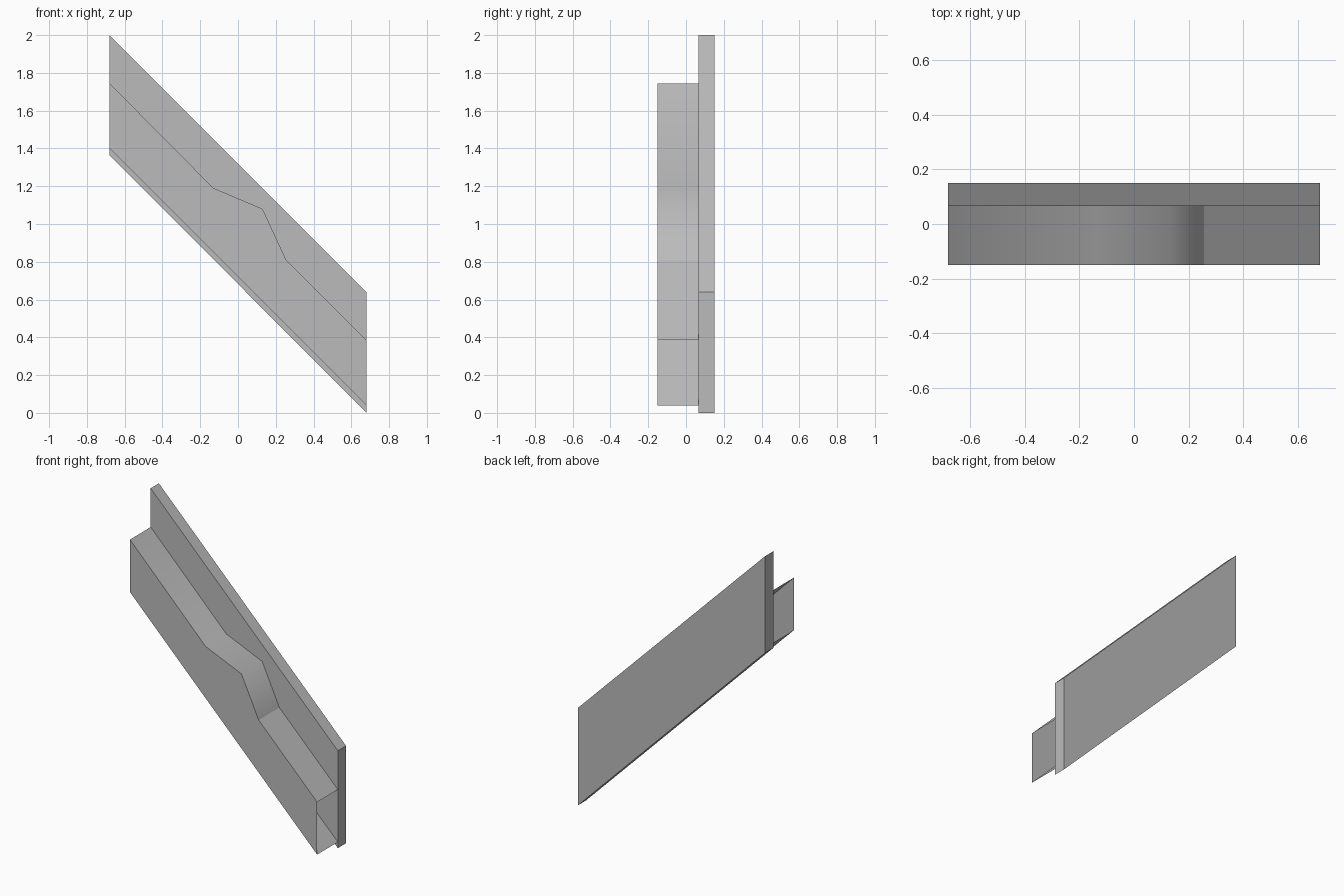
import bpy
import bmesh

if "Cube" in bpy.data.objects:
    bpy.data.objects.remove(bpy.data.objects["Cube"])

HALF = 0.68                      # half length along x
FRONT, JOIN, BACK = -0.15, 0.065, 0.15

grey = bpy.data.materials.new("plain_grey")
grey.use_nodes = True
colour = (0.5, 0.5, 0.5, 1)
grey.diffuse_color = colour
grey.node_tree.nodes["Principled BSDF"].inputs["Base Color"].default_value = colour


def extrude_profile(name, top, bottom, y0, y1, closed):
    """Sweep an x-z outline from y0 to y1; open parts keep only front, top and bottom."""
    bm = bmesh.new()
    outline = top + bottom
    front = [bm.verts.new((x, y0, z)) for x, z in outline]
    back = [bm.verts.new((x, y1, z)) for x, z in outline]
    bm.faces.new(front)
    if closed:
        bm.faces.new(back[::-1])
    n, t = len(outline), len(top)
    for i in range(n):
        if not closed and i in (t - 1, n - 1):
            continue             # leave the two ends open
        j = (i + 1) % n
        face = bm.faces.new((front[i], back[i], back[j], front[j]))
        face.smooth = i < t - 2  # soft run over the bump, crisp last ramp
    bmesh.ops.recalc_face_normals(bm, faces=bm.faces)
    front_face = min(bm.faces, key=lambda f: f.calc_center_median().y)
    if front_face.normal.y > 0:
        bmesh.ops.reverse_faces(bm, faces=bm.faces)
    mesh = bpy.data.meshes.new(name)
    bm.to_mesh(mesh)
    bm.free()
    mesh.materials.append(grey)
    obj = bpy.data.objects.new(name, mesh)
    bpy.context.collection.objects.link(obj)
    return obj


# Slanted back plate
extrude_profile("back_plate",
                [(-HALF, 2.0), (HALF, 0.64)],
                [(HALF, 0.0), (-HALF, 1.365)],
                JOIN, BACK, True)

# Hollow rail with a raised bump, open at both ends
extrude_profile("front_rail",
                [(-HALF, 1.745), (-0.13, 1.19), (0.13, 1.08), (0.255, 0.81), (HALF, 0.385)],
                [(HALF, 0.04), (-HALF, 1.40)],
                FRONT, JOIN, False)
